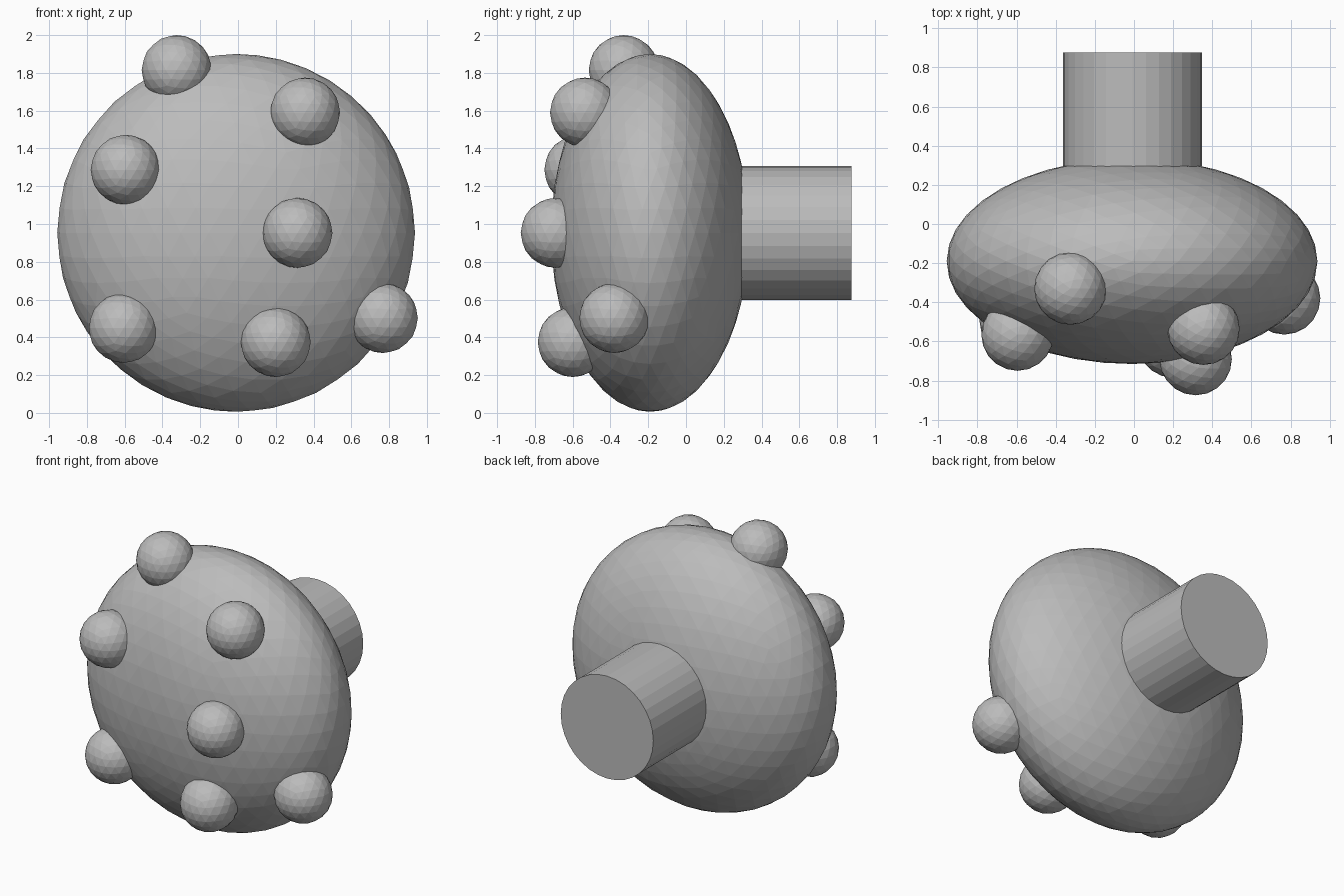
import bpy
import math

if "Cube" in bpy.data.objects:
    bpy.data.objects.remove(bpy.data.objects["Cube"])

grey = bpy.data.materials.new("plain grey")
grey.diffuse_color = (0.5, 0.5, 0.5, 1)
grey.use_nodes = True
grey.node_tree.nodes["Principled BSDF"].inputs["Base Color"].default_value = grey.diffuse_color


def finish(name):
    obj = bpy.context.object
    obj.name = name
    obj.data.materials.append(grey)
    return obj


# Flattened round body
bpy.ops.mesh.primitive_ico_sphere_add(subdivisions=4, radius=1, location=(-0.01, -0.19, 0.953))
body = finish("body")
body.scale = (0.947, 0.525, 0.947)

# Stem at the back, starting inside the body
bpy.ops.mesh.primitive_cylinder_add(vertices=32, radius=0.355, depth=0.875,
                                    location=(-0.007, 0.4375, 0.953),
                                    rotation=(math.pi / 2, 0, 0))
finish("stem")

# Round bumps scattered over the front
bumps = [(-0.325, -0.33, 1.815), (0.355, -0.535, 1.59), (-0.595, -0.565, 1.287),
         (0.315, -0.69, 0.953), (-0.605, -0.49, 0.45), (0.20, -0.60, 0.375),
         (0.767, -0.38, 0.502)]
for i, pos in enumerate(bumps):
    bpy.ops.mesh.primitive_ico_sphere_add(subdivisions=3, radius=0.185, location=pos)
    finish(f"bump_{i + 1}")
